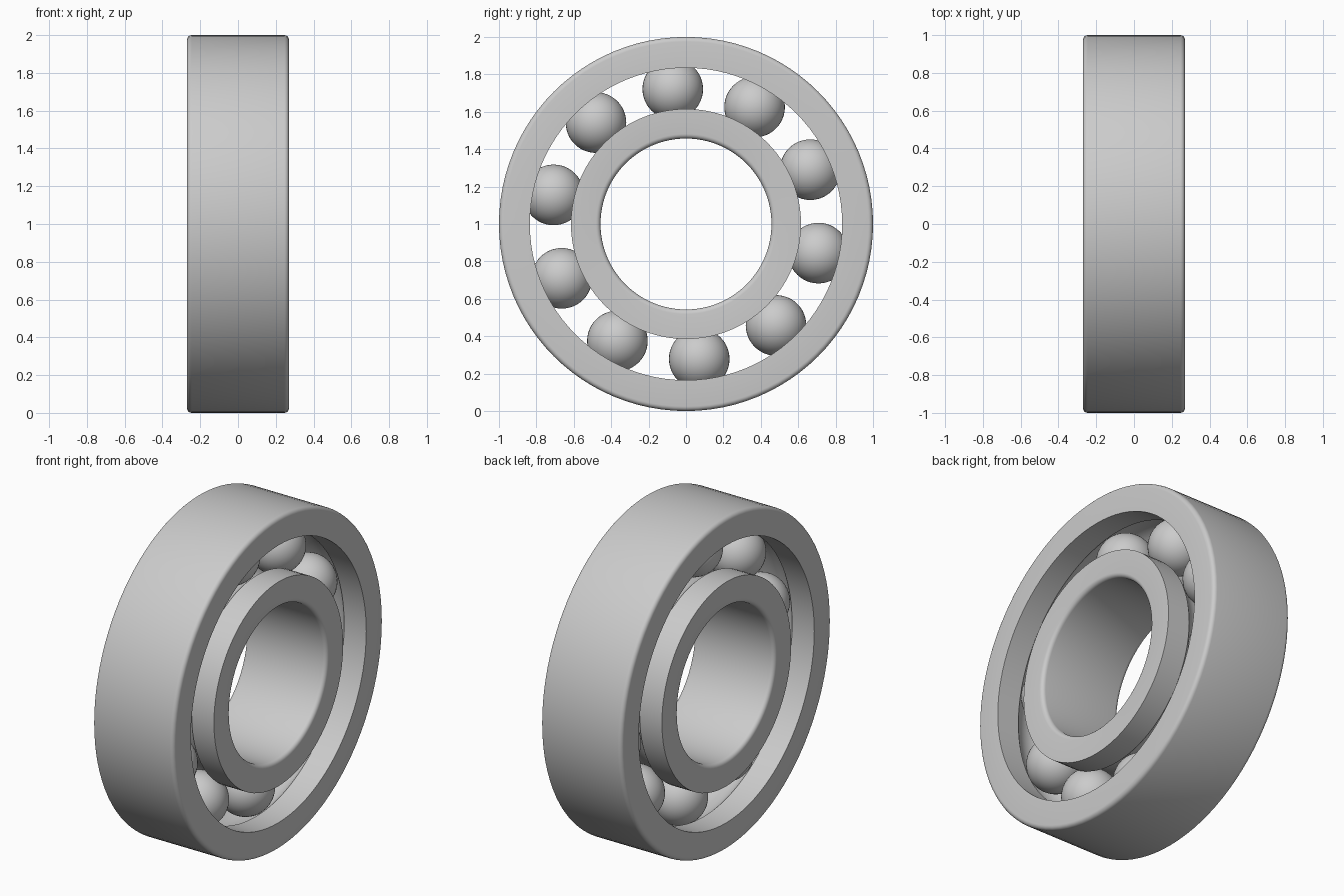
import bpy, bmesh
from math import sin, cos, pi, radians, acos
from mathutils import Vector, Matrix

cube = bpy.data.objects.get("Cube")
if cube:
    bpy.data.objects.remove(cube, do_unlink=True)

HALF_WIDTH = 0.27
FILLET = 0.025
PITCH_RADIUS = 0.725
BALL_RADIUS = 0.162
GROOVE_RADIUS = 0.165
BALLS = 10
AXIS_HEIGHT = 1.0

steel = bpy.data.materials.new("steel grey")
steel.use_nodes = True
color = (0.6, 0.6, 0.6, 1)
steel.diffuse_color = color
steel.node_tree.nodes["Principled BSDF"].inputs["Base Color"].default_value = color


def finish(name, bm):
    bmesh.ops.recalc_face_normals(bm, faces=bm.faces)
    mesh = bpy.data.meshes.new(name)
    bm.to_mesh(mesh)
    bm.free()
    mesh.materials.append(steel)
    obj = bpy.data.objects.new(name, mesh)
    bpy.context.collection.objects.link(obj)
    obj.location.z = AXIS_HEIGHT
    bpy.ops.object.select_all(action="DESELECT")
    obj.select_set(True)
    bpy.context.view_layer.objects.active = obj
    bpy.ops.object.shade_smooth_by_angle(angle=radians(30))
    return obj


def arc(x, r, radius, start, end, steps):
    angles = [start + (end - start) * i / steps for i in range(steps + 1)]
    return [(x + radius * cos(a), r + radius * sin(a)) for a in angles]


def make_ring(name, plain, shoulder):
    """Ring about the x axis: filleted plain face, ball groove in the other."""
    side = 1 if plain > shoulder else -1
    # Plain cylindrical face with a fillet at each end
    x, r = HALF_WIDTH - FILLET, plain - side * FILLET
    profile = arc(x, r, FILLET, 0, side * pi / 2, 5)
    profile += arc(-x, r, FILLET, side * pi / 2, side * pi, 5)
    # Sharp shoulders with the ball groove between them
    cut = acos(abs(shoulder - PITCH_RADIUS) / GROOVE_RADIUS)
    middle = side * pi / 2
    profile.append((-HALF_WIDTH, shoulder))
    profile += arc(0, PITCH_RADIUS, GROOVE_RADIUS,
                   middle + side * cut, middle - side * cut, 14)
    profile.append((HALF_WIDTH, shoulder))

    bm = bmesh.new()
    verts = [bm.verts.new((px, 0, pr)) for px, pr in profile]
    edges = [bm.edges.new((v, verts[i - 1])) for i, v in enumerate(verts)]
    bmesh.ops.spin(bm, geom=verts + edges, cent=(0, 0, 0), axis=(1, 0, 0),
                   angle=2 * pi, steps=96, use_merge=True)
    bmesh.ops.remove_doubles(bm, verts=bm.verts, dist=0.0001)
    return finish(name, bm)


make_ring("outer_ring", 1.0, 0.835)
make_ring("inner_ring", 0.457, 0.615)

# Balls evenly spaced in the groove
for i in range(BALLS):
    a = radians(23.6) + 2 * pi * i / BALLS
    bm = bmesh.new()
    place = Matrix.Translation(Vector((0, cos(a), sin(a))) * PITCH_RADIUS)
    bmesh.ops.create_uvsphere(bm, u_segments=40, v_segments=24,
                              radius=BALL_RADIUS, matrix=place)
    finish(f"ball_{i + 1}", bm)
